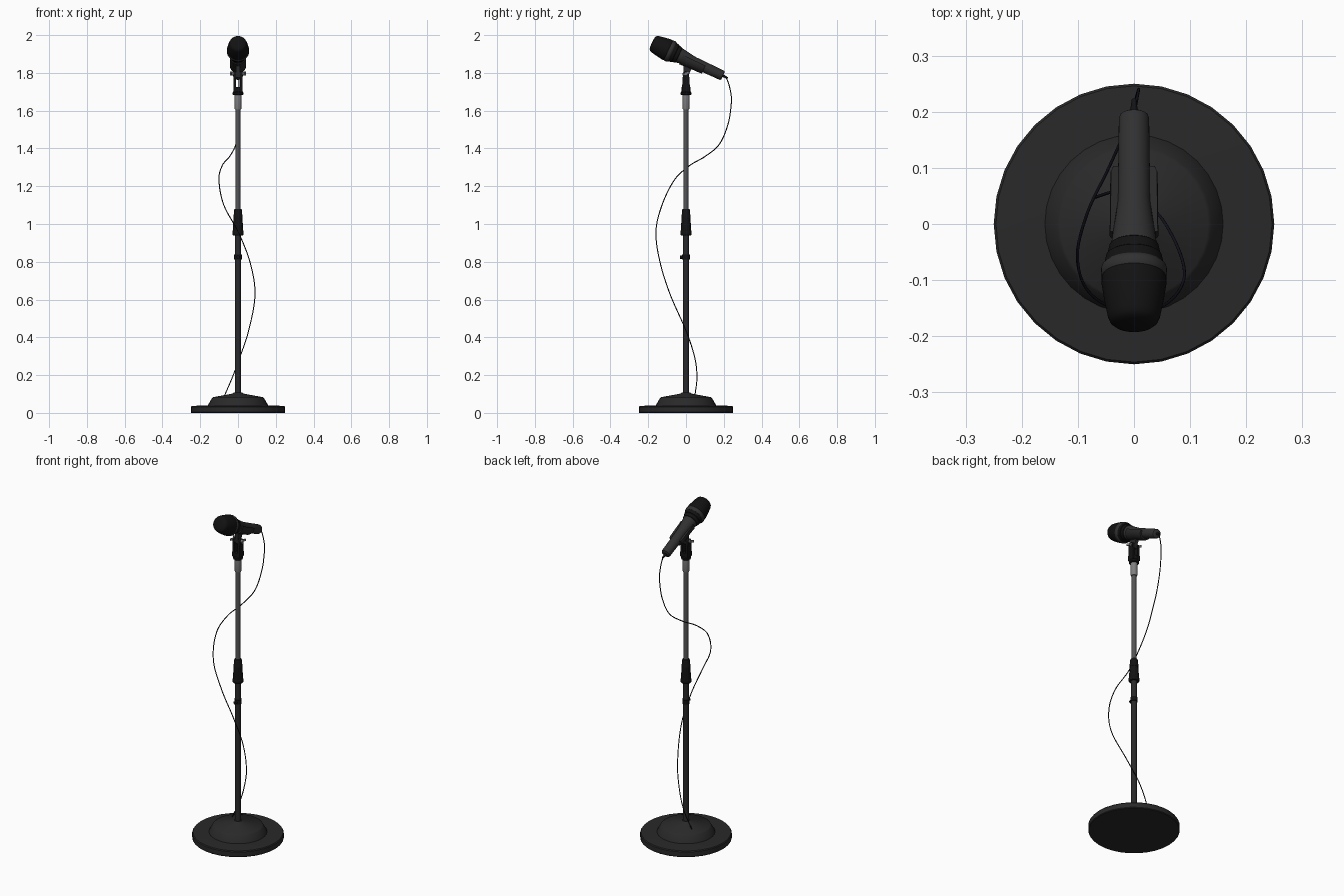
import bpy, bmesh, math
from mathutils import Matrix, Vector

if "Cube" in bpy.data.objects:
    bpy.data.objects.remove(bpy.data.objects["Cube"])


def material(name, v, b=None):
    m = bpy.data.materials.new(name)
    m.diffuse_color = (v, v, v if b is None else b, 1)
    m.use_nodes = True
    m.node_tree.nodes["Principled BSDF"].inputs["Base Color"].default_value = m.diffuse_color
    return m


BLACK = material("black", 0.006)
DARK = material("dark", 0.022)
BODY = material("body", 0.03)
STEEL = material("steel", 0.09)
LIGHT = material("light_steel", 0.22)
CABLE = material("cable_black", 0.006, 0.012)


def finish(name, bm, mat, matrix=Matrix(), angle=35):
    bmesh.ops.remove_doubles(bm, verts=bm.verts, dist=1e-5)
    bmesh.ops.recalc_face_normals(bm, faces=bm.faces)
    me = bpy.data.meshes.new(name)
    bm.to_mesh(me)
    bm.free()
    ob = bpy.data.objects.new(name, me)
    bpy.context.collection.objects.link(ob)
    ob.matrix_world = matrix
    me.materials.append(mat)
    bpy.ops.object.select_all(action='DESELECT')
    ob.select_set(True)
    bpy.context.view_layer.objects.active = ob
    bpy.ops.object.shade_smooth_by_angle(angle=math.radians(angle))
    return ob


def lathe(name, profile, mat, n=32, matrix=Matrix(), flute=0.0):
    """Revolve (radius, height) points, closed at both ends; flute sinks every other side."""
    bm = bmesh.new()
    rings = []
    for r, z in [(0, profile[0][1])] + profile + [(0, profile[-1][1])]:
        ring = []
        for i in range(n):
            a = math.tau * i / n
            k = r * (1 - flute * (i // 2 % 2))
            ring.append(bm.verts.new((k * math.cos(a), k * math.sin(a), z)))
        rings.append(ring)
    for lo, hi in zip(rings, rings[1:]):
        for i in range(n):
            j = (i + 1) % n
            bm.faces.new((lo[i], lo[j], hi[j], hi[i]))
    return finish(name, bm, mat, matrix)


def plate(name, outline, x0, x1, mat):
    """Extrude a (y, z) outline from x0 to x1."""
    bm = bmesh.new()
    face = bm.faces.new([bm.verts.new((x0, y, z)) for y, z in outline])
    ext = bmesh.ops.extrude_face_region(bm, geom=[face])
    bmesh.ops.translate(bm, vec=(x1 - x0, 0, 0),
                        verts=[v for v in ext["geom"] if isinstance(v, bmesh.types.BMVert)])
    return finish(name, bm, mat)


# Round weighted base
lathe("base_disc", [(0.247, 0), (0.25, 0.004), (0.25, 0.032), (0.246, 0.037), (0.15, 0.04)], DARK)
lathe("base_dome", [(0.16, 0.037), (0.157, 0.045), (0.138, 0.078), (0.132, 0.083),
                    (0.03, 0.102), (0.022, 0.108)], DARK)

# Telescopic pole
lathe("lower_tube", [(0.016, 0.09), (0.016, 0.96)], DARK, 24)
lathe("upper_tube", [(0.0125, 0.95), (0.0125, 1.62)], STEEL, 24)
lathe("top_collar", [(0.016, 1.605), (0.019, 1.612), (0.019, 1.69)], LIGHT, 24)

# Height clutch
lathe("clutch_ring", [(0.027, 0.94), (0.03, 0.945), (0.03, 0.958), (0.027, 0.963)], BLACK)
lathe("clutch_grip", [(0.028, 0.962), (0.027, 0.985), (0.023, 1.03)], BLACK, 48, flute=0.06)
lathe("clutch_cap", [(0.025, 1.03), (0.025, 1.045), (0.022, 1.05), (0.022, 1.072), (0.018, 1.08)], BLACK)

# Cable clip on the pole, with a small knob at the front
lathe("pole_clip", [(0.02, 0.812), (0.02, 0.838)], BLACK, 24)
lathe("pole_clip_knob", [(0.009, 0.014), (0.009, 0.031)], BLACK, 16,
      Matrix.Translation((0, 0, 0.825)) @ Matrix.Rotation(math.radians(90), 4, 'X'))

# Swivel adapter: threaded ring, two prongs and the tongue of the clip between them
lathe("adapter_ring", [(0.025, 1.683), (0.028, 1.687), (0.028, 1.697), (0.024, 1.702),
                       (0.023, 1.725)], BLACK)
prong = [(-0.022, 1.70), (0.022, 1.70), (0.018, 1.77)]
prong += [(0.016 * math.cos(a), 1.793 + 0.016 * math.sin(a))
          for a in [math.pi * i / 8 for i in range(9)]] + [(-0.018, 1.77)]
for side, s in (("left", -1), ("right", 1)):
    plate("adapter_prong_" + side, prong, s * 0.010, s * 0.024, BLACK)
plate("clip_tongue", [(-0.010, 1.776), (0.012, 1.776), (0.016, 1.795), (0.034, 1.832),
                      (-0.012, 1.848), (-0.015, 1.795)], -0.0095, 0.0095, DARK)

# Pivot bolt with wing nuts
across = Matrix.Translation((0, 0, 1.795)) @ Matrix.Rotation(math.radians(90), 4, 'Y')
lathe("pivot_bolt", [(0.006, -0.034), (0.006, 0.034)], LIGHT, 16, across)
for side, s in (("left", -1), ("right", 1)):
    lathe("pivot_nut_" + side, [(0.010, s * 0.024), (0.008, s * 0.033)], LIGHT, 16, across)
    for end, t in (("front", -1), ("back", 1)):
        bm = bmesh.new()
        bmesh.ops.create_cube(bm, size=1)
        m = (Matrix.Translation((s * 0.036, t * 0.010, 1.797 + t * 0.004))
             @ Matrix.Rotation(-s * t * math.radians(30), 4, 'Z')
             @ Matrix.Diagonal((0.006, 0.014, 0.012, 1)))
        finish("wing_%s_%s" % (side, end), bm, LIGHT, m)

# Microphone: local z runs from the tail to the head, local y is up
MIC = Matrix.Translation((0, 0.195, 1.785)) @ Matrix.Rotation(math.radians(65), 4, 'X')
lathe("microphone_body", [(0.020, -0.001), (0.025, 0.002), (0.027, 0.008), (0.028, 0.09),
                          (0.029, 0.17), (0.032, 0.195), (0.038, 0.235), (0.041, 0.256)],
      BODY, 32, MIC)
lathe("microphone_neck", [(0.041, 0.256), (0.044, 0.258), (0.047, 0.272), (0.047, 0.276),
                          (0.050, 0.278), (0.054, 0.298)], BLACK, 32, MIC)
lathe("microphone_band", [(0.054, 0.296), (0.058, 0.300), (0.059, 0.305), (0.059, 0.314),
                          (0.056, 0.319)], BODY, 32, MIC)
lathe("microphone_grille", [(0.056, 0.317), (0.058, 0.322), (0.058, 0.332), (0.053, 0.365),
                            (0.047, 0.395), (0.043, 0.405), (0.036, 0.411), (0.020, 0.414)],
      BLACK, 32, MIC)

# Cradle that grips the microphone from below
bm = bmesh.new()
angles = [math.radians(165 + 210 * i / 24) for i in range(25)]
sections = []
for s, inner, rx, ry in ((0.105, 0.0285, 0.038, 0.036), (0.115, 0.0285, 0.042, 0.038),
                         (0.17, 0.0292, 0.043, 0.039), (0.21, 0.0348, 0.043, 0.041),
                         (0.235, 0.0385, 0.044, 0.043)):
    pts = [(rx * math.cos(a), ry * math.sin(a), s) for a in angles]
    pts += [(inner * math.cos(a), inner * math.sin(a), s) for a in reversed(angles)]
    sections.append([bm.verts.new(p) for p in pts])
n = len(sections[0])
for a, b in zip(sections, sections[1:]):
    for i in range(n):
        j = (i + 1) % n
        bm.faces.new((a[i], a[j], b[j], b[i]))
for ring in (sections[0], sections[-1]):
    for i in range(24):
        bm.faces.new((ring[i], ring[i + 1], ring[n - 2 - i], ring[n - 1 - i]))
finish("microphone_cradle", bm, DARK, MIC)

# Plug sleeve and the cable winding down around the pole
lathe("cable_sleeve", [(0.004, -0.03), (0.008, 0.002)], BLACK, 16, MIC)
path = [(0, 0.195, 1.785), (0.004, 0.217, 1.765), (0.008, 0.238, 1.69), (0.008, 0.239, 1.63),
        (0.003, 0.222, 1.527), (-0.012, 0.175, 1.42), (-0.045, 0.10, 1.357),
        (-0.083, 0.02, 1.31), (-0.101, -0.06, 1.235), (-0.075, -0.127, 1.10),
        (0, -0.159, 0.96), (0.063, -0.138, 0.80), (0.09, -0.085, 0.63),
        (0.055, 0.002, 0.43), (0.008, 0.047, 0.29), (-0.03, 0.058, 0.188), (-0.072, 0.047, 0.09)]
cu = bpy.data.curves.new("cable", 'CURVE')
cu.dimensions = '3D'
cu.bevel_depth = 0.0027
cu.bevel_resolution = 2
cu.resolution_u = 8
sp = cu.splines.new('BEZIER')
sp.bezier_points.add(len(path) - 1)
for i, bp in enumerate(sp.bezier_points):
    p = Vector(path[i])
    prev, nxt = Vector(path[max(i - 1, 0)]), Vector(path[min(i + 1, len(path) - 1)])
    t = (nxt - prev).normalized()
    bp.co = p
    bp.handle_left_type = bp.handle_right_type = 'FREE'
    bp.handle_left = p - t * (p - prev).length / 3
    bp.handle_right = p + t * (nxt - p).length / 3
cu.materials.append(CABLE)
bpy.context.collection.objects.link(bpy.data.objects.new("cable", cu))
